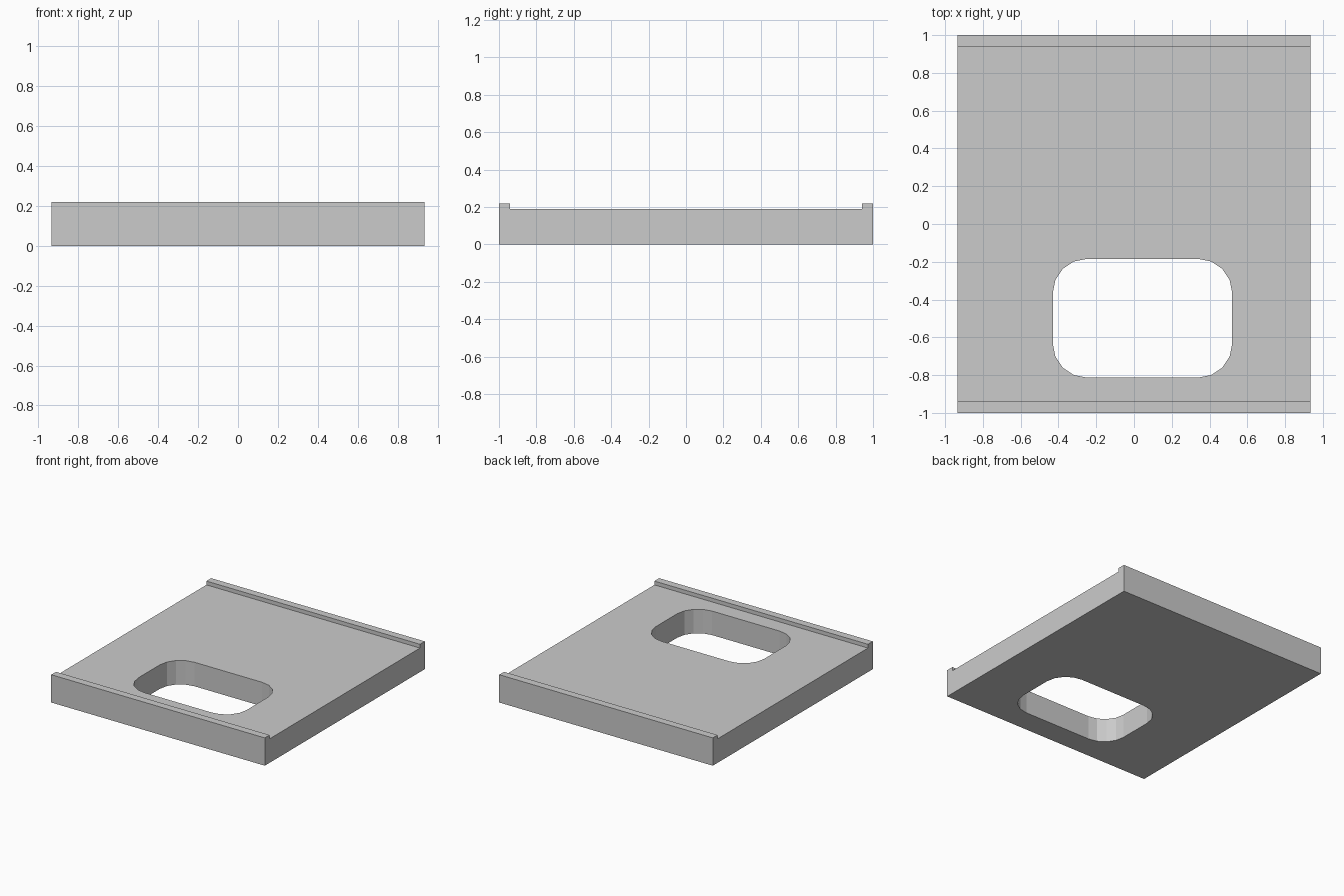
import bpy, bmesh, math
from mathutils import Vector

if "Cube" in bpy.data.objects:
    bpy.data.objects.remove(bpy.data.objects["Cube"])


def extrude_outline(name, points, direction):
    """Make a closed solid by extruding a planar outline."""
    bm = bmesh.new()
    face = bm.faces.new([bm.verts.new(p) for p in points])
    result = bmesh.ops.extrude_face_region(bm, geom=[face], use_keep_orig=True)
    verts = [g for g in result["geom"] if isinstance(g, bmesh.types.BMVert)]
    bmesh.ops.translate(bm, verts=verts, vec=Vector(direction))
    bmesh.ops.recalc_face_normals(bm, faces=bm.faces)
    mesh = bpy.data.meshes.new(name)
    bm.to_mesh(mesh)
    bm.free()
    obj = bpy.data.objects.new(name, mesh)
    bpy.context.collection.objects.link(obj)
    return obj


def rounded_rectangle(x0, x1, y0, y1, r, steps, z):
    corners = [(x1 - r, y1 - r), (x0 + r, y1 - r), (x0 + r, y0 + r), (x1 - r, y0 + r)]
    points = []
    for i, (cx, cy) in enumerate(corners):
        for s in range(steps + 1):
            a = math.pi / 2 * (i + s / steps)
            points.append((cx + r * math.cos(a), cy + r * math.sin(a), z))
    return points


# Plate with a raised lip along the front and back edges
half_x, base_z, lip_z, lip_y = 0.935, 0.19, 0.22, 0.94
half_profile = [(1, 0), (1, lip_z), (lip_y, lip_z), (lip_y, base_z)]
profile = half_profile + [(-y, z) for y, z in reversed(half_profile)]
plate = extrude_outline("lipped_plate", [(-half_x, y, z) for y, z in profile],
                        (2 * half_x, 0, 0))

# Rounded opening through the front half
cutter = extrude_outline("opening_cutter",
                         rounded_rectangle(-0.43, 0.52, -0.813, -0.185, 0.18, 4, -0.1),
                         (0, 0, 0.5))
cutter.hide_render = True
cut = plate.modifiers.new("opening", "BOOLEAN")
cut.operation = "DIFFERENCE"
cut.solver = "EXACT"
cut.object = cutter
bpy.context.view_layer.objects.active = plate
bpy.ops.object.modifier_apply(modifier=cut.name)
bpy.data.objects.remove(cutter)
